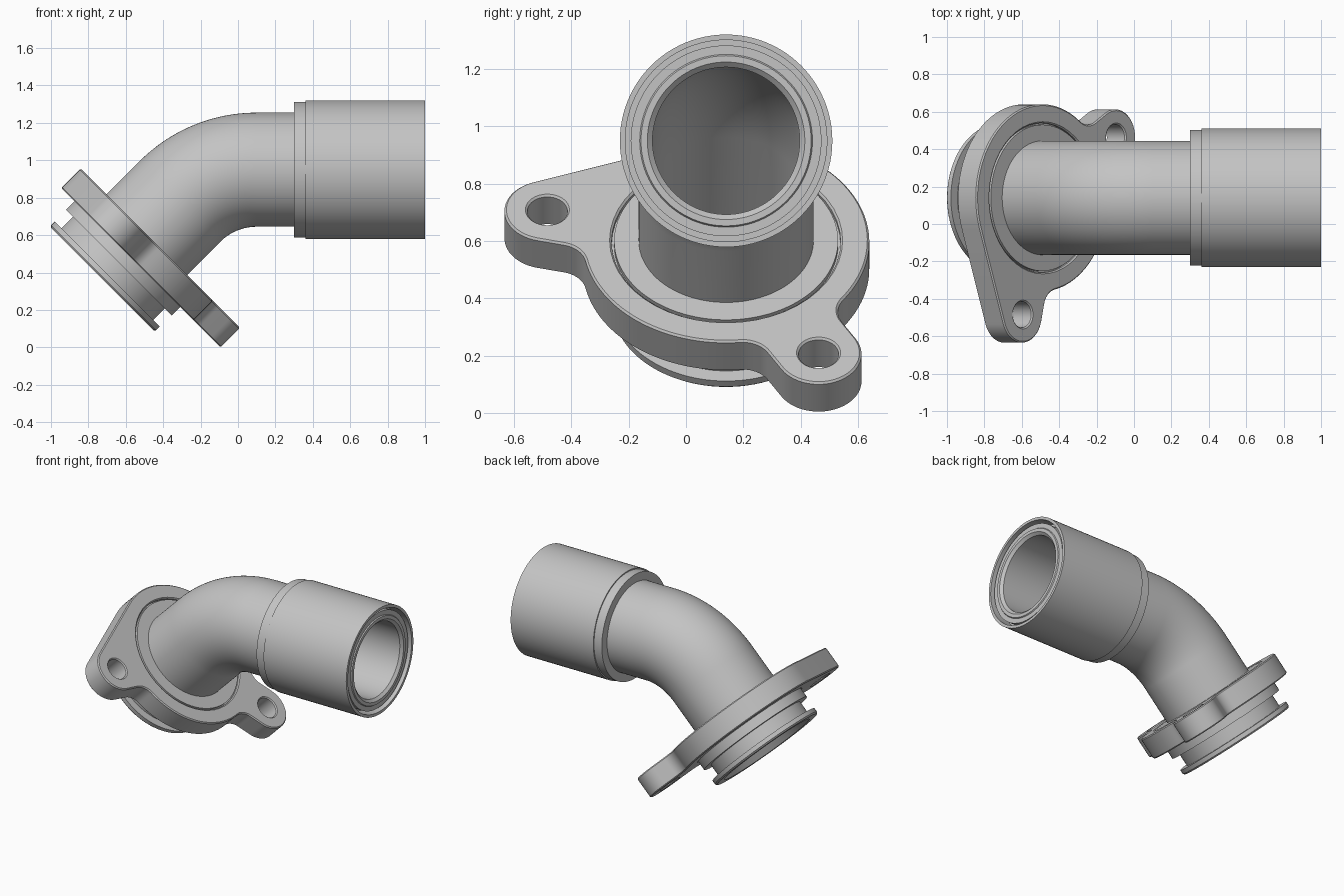
import bpy, bmesh
from math import sin, cos, pi, radians, acos, atan2, sqrt
from mathutils import Matrix, Vector

cube = bpy.data.objects.get("Cube")
if cube:
    bpy.data.objects.remove(cube, do_unlink=True)

metal = bpy.data.materials.new("light_grey_metal")
metal.use_nodes = True
grey = (0.55, 0.55, 0.55, 1)
metal.diffuse_color = grey
metal.node_tree.nodes["Principled BSDF"].inputs["Base Color"].default_value = grey

SEG = 96
AXIS_Y = 0.14        # centre line offset in y
BEND_R = 0.58        # centre line bend radius
BEND_S = 0.332       # path length where the bend starts
BEND_C = Vector((0.1, AXIS_Y, 0.37))


def finish(name, bm, matrix=None):
    bmesh.ops.recalc_face_normals(bm, faces=bm.faces)
    mesh = bpy.data.meshes.new(name)
    bm.to_mesh(mesh)
    bm.free()
    mesh.materials.append(metal)
    obj = bpy.data.objects.new(name, mesh)
    bpy.context.collection.objects.link(obj)
    if matrix:
        obj.matrix_world = matrix
    bpy.ops.object.select_all(action='DESELECT')
    obj.select_set(True)
    bpy.context.view_layer.objects.active = obj
    bpy.ops.object.shade_smooth_by_angle(angle=radians(28))
    return obj


def bridge(bm, a, b):
    for i in range(len(a)):
        j = (i + 1) % len(a)
        bm.faces.new((a[i], a[j], b[j], b[i]))


def frame(s):
    """Centre and in-plane normal of the elbow path at length s."""
    k = min(max((s - BEND_S) / BEND_R, 0), pi / 4)
    phi = 3 * pi / 4 - k
    n = Vector((cos(phi), 0, sin(phi)))
    t = Vector((sin(phi), 0, -cos(phi)))
    return BEND_C + n * BEND_R + t * (s - BEND_S - BEND_R * k), n


def at_x(x):
    """Path length of a point on the horizontal outlet."""
    return BEND_S + BEND_R * pi / 4 + x - BEND_C.x


def swept(name, profile):
    """Closed (length, radius) profile revolved round the elbow path."""
    bm = bmesh.new()
    rings = []
    for s, r in profile:
        c, n = frame(s)
        rings.append([bm.verts.new(c + n * r * sin(2 * pi * i / SEG)
                                   + Vector((0, r * cos(2 * pi * i / SEG), 0)))
                      for i in range(SEG)])
    for i, ring in enumerate(rings):
        bridge(bm, ring, rings[(i + 1) % len(rings)])
    return finish(name, bm)


# Elbow pipe with its bore
bend = [BEND_S + BEND_R * pi / 4 * i / 24 for i in range(25)]
outer = [(s, 0.305) for s in [-0.2] + bend + [at_x(0.98)]]
lip = [(at_x(0.992), 0.297), (at_x(0.992), 0.275), (at_x(0.975), 0.257)]
inner = [(s, 0.257) for s in bend[::-1] + [-0.2]]
swept("elbow_pipe", outer + lip + inner)

# Outlet sleeve with collar and an annular groove in its end
swept("outlet_sleeve", [
    (at_x(0.30), 0.29), (at_x(0.30), 0.363), (at_x(0.36), 0.363),
    (at_x(0.36), 0.371), (at_x(1), 0.371), (at_x(1), 0.352),
    (at_x(0.9), 0.352), (at_x(0.9), 0.333), (at_x(0.985), 0.333),
    (at_x(0.985), 0.29)])

# Inlet spigot with seal groove, seated in the flange
swept("inlet_spigot", [
    (0.079, 0.29), (0.079, 0.391), (0.06, 0.391), (0.06, 0.405),
    (-0.06, 0.405), (-0.06, 0.4), (-0.13, 0.4), (-0.13, 0.347),
    (-0.217, 0.347), (-0.217, 0.397), (-0.245, 0.397), (-0.255, 0.388),
    (-0.255, 0.33), (-0.2, 0.29)])

# Two-eared flange
EAR_D, EAR_R, MAIN_R, FILLET = 0.642, 0.15, 0.5, 0.1
EARS = (radians(59.8), radians(193.6))
FIL_T = EAR_R + FILLET
FIL_S = sqrt((MAIN_R + FILLET) ** 2 - FIL_T ** 2)
FIL_A = atan2(FIL_T, FIL_S)
TAN_A = acos((MAIN_R - EAR_R) / EAR_D)


def arc(cx, cy, r, a0, a1, n, turn=0):
    """Arc points in a frame turned about the flange centre."""
    pts = []
    for i in range(n + 1):
        a = a0 + (a1 - a0) * i / n
        x, y = cx + r * cos(a), cy + r * sin(a)
        pts.append((x * cos(turn) - y * sin(turn), x * sin(turn) + y * cos(turn)))
    return pts


def outline(inset):
    e1, e2 = EARS
    main, ear, fil = MAIN_R - inset, EAR_R - inset, FILLET + inset
    pts = []
    for turn, end in ((e1, pi / 2), (e2, TAN_A)):
        pts += arc(FIL_S, -FIL_T, fil, pi - FIL_A, pi / 2, 10, turn)
        pts += arc(EAR_D, 0, ear, -pi / 2, end, 24, turn)
        if turn == e1:
            pts += arc(FIL_S, FIL_T, fil, -pi / 2, FIL_A - pi, 10, turn)
            pts += arc(0, 0, main, e1 + FIL_A, e2 - FIL_A, 30)[1:-1]
        else:
            pts += arc(0, 0, main, e2 + TAN_A, e1 + 2 * pi - FIL_A, 44)[:-1]
    return pts


def hole(x, y, r):
    return lambda inset: arc(x, y, r + inset, 0, 2 * pi, 48)[:-1]


loops = [outline, hole(0, 0, 0.4)]
loops += [hole(EAR_D * cos(a), EAR_D * sin(a), 0.07) for a in EARS]
HALF, CHAMFER = 0.074, 0.007
layers = ((-HALF, CHAMFER), (CHAMFER - HALF, 0), (HALF - CHAMFER, 0), (HALF, CHAMFER))
bm = bmesh.new()
caps = ([], [])
for loop in loops:
    rings = [[bm.verts.new((x, y, z)) for x, y in loop(inset)] for z, inset in layers]
    for low, high in zip(rings, rings[1:]):
        bridge(bm, low, high)
    for cap, ring in zip(caps, (rings[0], rings[-1])):
        cap += [bm.edges.get((ring[i - 1], ring[i])) for i in range(len(ring))]
for cap in caps:
    bmesh.ops.triangle_fill(bm, edges=cap, use_beauty=True, normal=(0, 0, 1))

c, n = frame(0.007)
side = Vector((0, 1, 0))
down = -n
axis = side.cross(down)
finish("flange", bm, Matrix((side, down, axis)).transposed().to_4x4())
bpy.context.object.matrix_world.translation = c
